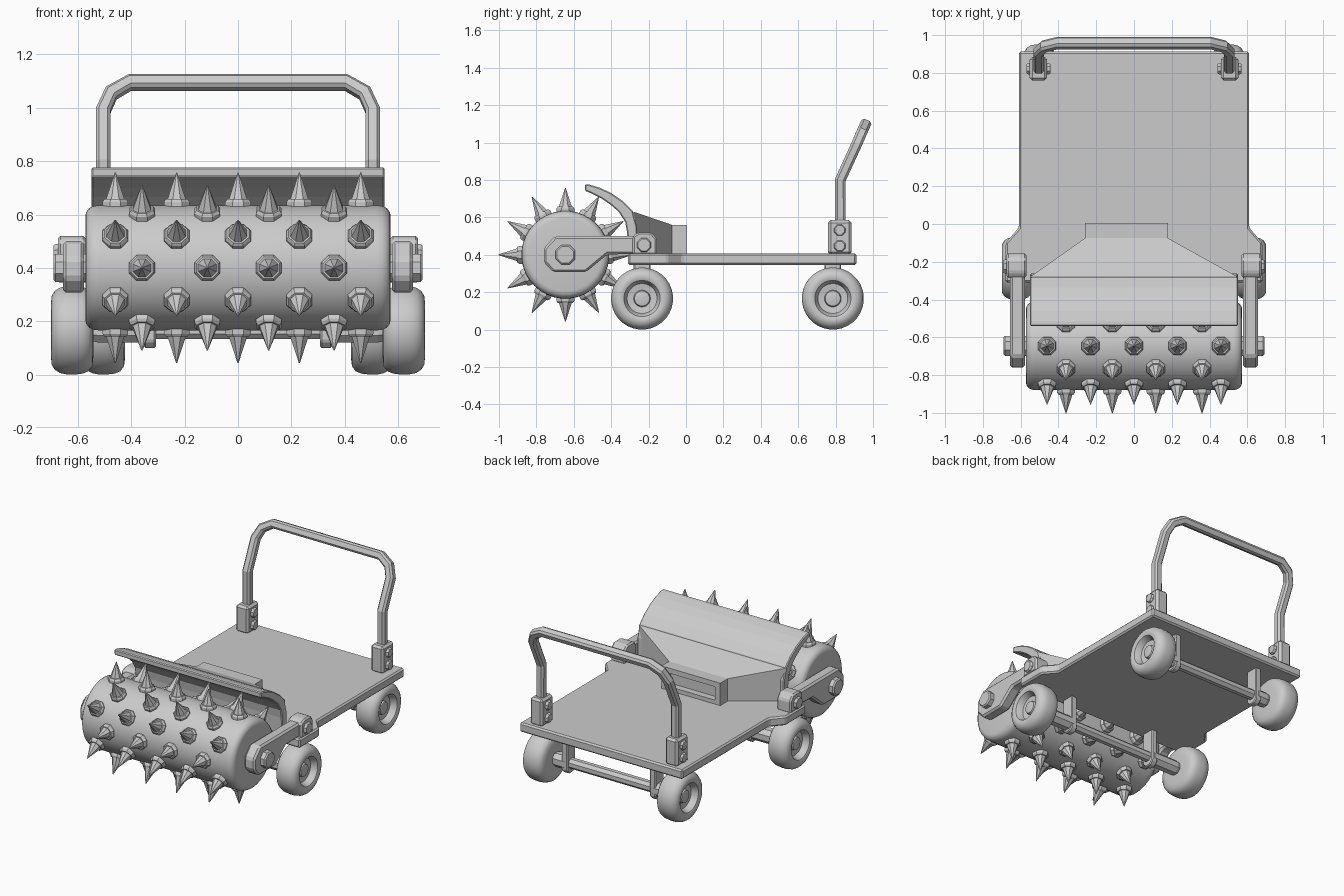
import bpy, bmesh
from math import sin, cos, pi, radians
from mathutils import Vector

if "Cube" in bpy.data.objects:
    bpy.data.objects.remove(bpy.data.objects["Cube"])


def finish(name, bm, bevel=0, smooth=False, mirror=False):
    bmesh.ops.remove_doubles(bm, verts=bm.verts, dist=1e-5)
    bmesh.ops.recalc_face_normals(bm, faces=bm.faces)
    if smooth:
        for f in bm.faces:
            f.smooth = True
        for e in bm.edges:
            e.smooth = len(e.link_faces) == 2 and e.calc_face_angle(0) < radians(35)
    me = bpy.data.meshes.new(name)
    bm.to_mesh(me)
    bm.free()
    ob = bpy.data.objects.new(name, me)
    bpy.context.collection.objects.link(ob)
    if bevel:
        m = ob.modifiers.new("bevel", 'BEVEL')
        m.width, m.segments, m.limit_method = bevel, 1, 'ANGLE'
    if mirror:
        ob.modifiers.new("mirror", 'MIRROR')
    return ob


def skin(bm, rings):
    """Bridge a list of closed point rings and cap both ends."""
    vs = [[bm.verts.new(p) for p in r] for r in rings]
    n = len(vs[0])
    for a, b in zip(vs, vs[1:]):
        for i in range(n):
            j = (i + 1) % n
            bm.faces.new((a[i], a[j], b[j], b[i]))
    bm.faces.new(vs[0])
    bm.faces.new(vs[-1])


def lathe_x(name, prof, y, z, n=32, smooth=True, mirror=False):
    """Revolve (x, radius) pairs round an axis parallel to x."""
    bm = bmesh.new()
    skin(bm, [[(x, y + r * cos(2 * pi * (i + .5) / n), z + r * sin(2 * pi * (i + .5) / n))
               for i in range(n)] for x, r in prof])
    return finish(name, bm, 0, smooth, mirror)


def extrude_x(name, pts, x0, x1, bevel=0.008, mirror=False):
    bm = bmesh.new()
    skin(bm, [[(x, y, z) for y, z in pts] for x in (x0, x1)])
    return finish(name, bm, bevel, False, mirror)


def box_yz(y0, y1, z0, z1):
    return [(y0, z0), (y1, z0), (y1, z1), (y0, z1)]


def bolt(name, x0, x1, r, y, z):
    c = 0.008 if x1 > x0 else -0.008
    lathe_x(name, [(x0, r), (x1 - c, r), (x1, r * .85)], y, z, 8, False, True)


DY, DZ, DR = -0.645, 0.40, 0.235

# roller drum
half = [(0.572, 0.195), (0.569, 0.210), (0.558, 0.225), (0.54, 0.233), (0.52, DR)]
lathe_x("roller_drum", half + [(-x, r) for x, r in half[::-1]], DY, DZ, 36)

# spikes with collars, alternating rows of five and four
bm = bmesh.new()
for k in range(12):
    a = pi * k / 6
    out, side = Vector((0, cos(a), sin(a))), Vector((0, -sin(a), cos(a)))
    xs = [-.36, -.115, .115, .36] if k % 2 == 0 else [-.46, -.23, 0, .23, .46]
    for x in xs:
        def ring(r, h):
            return [Vector((x + r * cos(pi * (i + .5) / 4), DY, DZ)) + out * h
                    + side * r * sin(pi * (i + .5) / 4) for i in range(8)]
        skin(bm, [ring(.052, .215), ring(.052, .247), ring(.044, .258),
                  ring(.037, .258), ring(.002, .357)])
finish("roller_spikes", bm)

# roller arms, clamps and bolts
arm = [(-.76, .435), (-.70, .50), (-.20, .50), (-.20, .405), (-.42, .402),
       (-.535, .307), (-.71, .307), (-.76, .36)]
extrude_x("roller_arm", arm, .577, .656, .012, True)
bolt("roller_bolt", .56, .692, .057, DY, DZ)
clamp = [(-.285, .40), (-.155, .40), (-.155, .485), (-.185, .52), (-.255, .52), (-.285, .50)]
extrude_x("arm_clamp", clamp, .57, .675, .01, True)
bolt("clamp_bolt", .66, .692, .04, -.225, .452)

# deck with widened front ears
bm = bmesh.new()
h = [(.61, .912), (.61, -.02), (.68, -.10), (.68, -.31)]
outline = h + [(-x, y) for x, y in h[::-1]]
skin(bm, [[(x, y, z) for x, y in outline] for z in (.345, .408)])
finish("deck", bm, .01)

# curved shield behind the drum
shield = [(-.54, .777), (-.515, .775), (-.46, .758), (-.40, .73), (-.335, .685), (-.285, .635),
          (-.262, .55), (-.262, .405), (-.31, .405), (-.315, .52), (-.325, .575), (-.36, .63),
          (-.40, .665), (-.45, .70), (-.505, .728), (-.54, .742)]
extrude_x("shield", shield, -.55, .55, .006)

# tapered hopper with recessed back opening
bm = bmesh.new()


def rect(x0, x1, y, z0, z1):
    return [(x0, y, z0), (x1, y, z0), (x1, y, z1), (x0, y, z1)]


skin(bm, [rect(-.55, .55, -.28, .40, .63), rect(-.26, .18, -.075, .40, .56),
          rect(-.26, .18, .005, .40, .56), rect(-.22, .14, .005, .435, .525),
          rect(-.22, .14, -.04, .435, .525)])
finish("hopper", bm)

# wheels, axles and hangers
tire = [(0, .0), (0, .10), (.004, .135), (.018, .154), (.04, .163), (.065, .166), (.10, .166),
        (.125, .161), (.145, .148), (.156, .13), (.158, .112), (.152, .097), (.135, .088),
        (.11, .08), (.105, .045), (.122, .04), (.125, .03), (.125, 0)]
for tag, y, x0 in (("front", -.235, .542), ("rear", .785, .423)):
    prof = [(x0 + x, max(r, .0005)) for x, r in tire]
    lathe_x(tag + "_wheel", prof, y, .166, 32, True, True)
    lathe_x(tag + "_axle", [(-x0 - .02, .035), (x0 + .02, .035)], y, .166, 8, False)
    lathe_x(tag + "_axle_sleeve", [(.33, .05), (x0 - .02, .05), (x0 + .01, .042)],
            y, .166, 8, False, True)
    hanger = [(y - .045, .35), (y - .045, .125), (y - .02, .10), (y + .02, .10),
              (y + .045, .125), (y + .045, .35)]
    extrude_x(tag + "_axle_hanger", hanger, .308, .352, .006, True)

# push handle: bevelled square bar swept along the bent path
v, t = Vector((0, 1, 0)), Vector((0, .91, -.41))
m = (v + t).normalized()
leg = [((.505, .825, .44), v, (0, 0, 1)), ((.505, .825, .80), m, (0, .2, 1)),
       ((.505, .912, .99), t, (-.12, .41, .9)), ((.475, .94, 1.055), t, (-.7, .3, .65)),
       ((.405, .958, 1.095), t, (-1, .05, .12))]
path = leg + [((-p[0], p[1], p[2]), b, (d[0], -d[1], -d[2])) for p, b, d in leg[::-1]]
sec = [(.028, .016), (.016, .029), (-.016, .029), (-.028, .016),
       (-.028, -.016), (-.016, -.029), (.016, -.029), (.028, -.016)]
bm = bmesh.new()
rings = []
for p, b, d in path:
    s = Vector(d).cross(b).normalized()
    rings.append([Vector(p) + s * u + b * w for u, w in sec])
skin(bm, rings)
finish("push_handle", bm)

# handle sockets and bolts
extrude_x("handle_socket", box_yz(.76, .885, .40, .585), .46, .552, .014, True)
for i, z in enumerate((.447, .532)):
    bolt("socket_bolt_outer_%d" % i, .54, .568, .032, .822, z)
    bolt("socket_bolt_inner_%d" % i, .47, .442, .032, .822, z)
